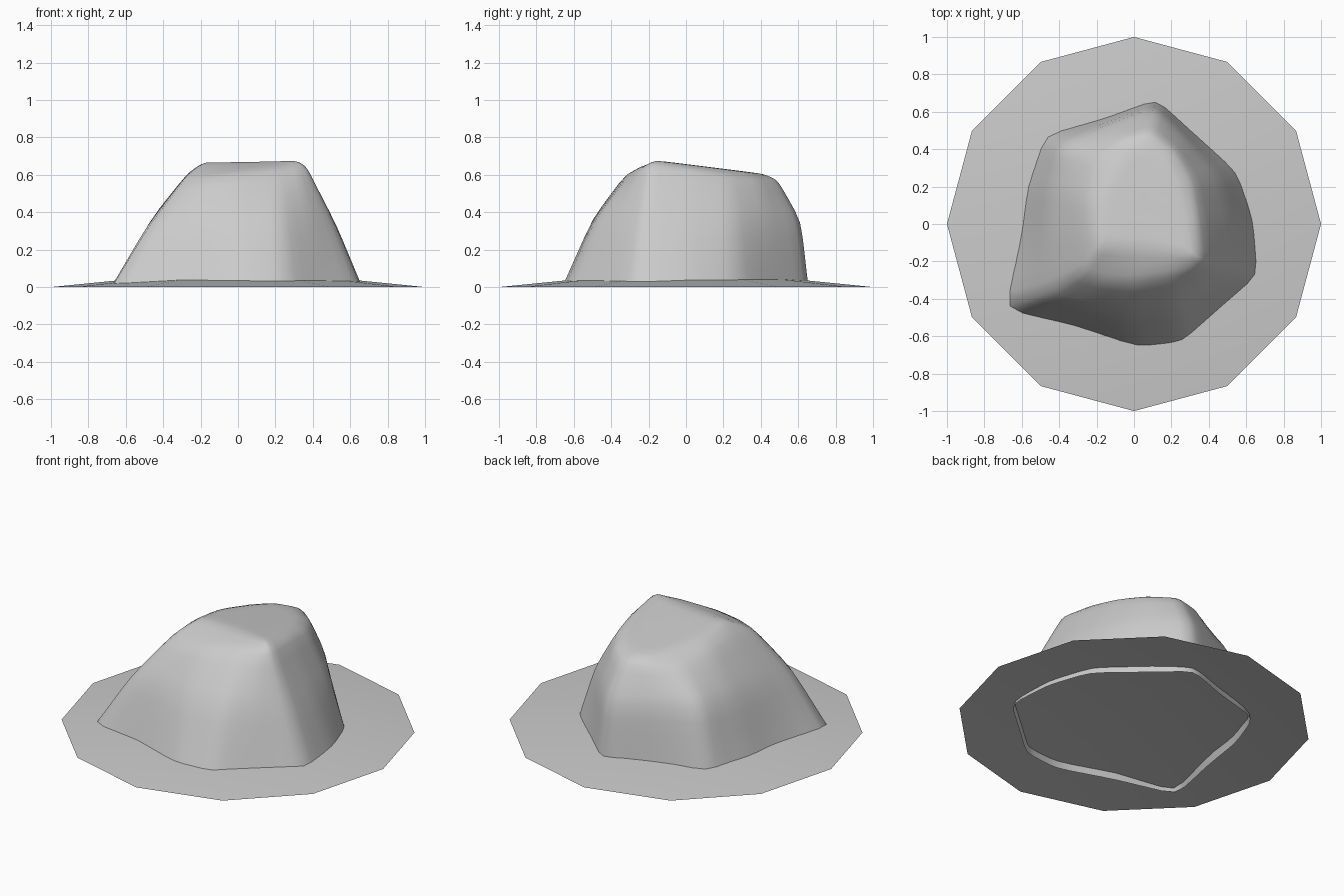
import bpy, bmesh

if "Cube" in bpy.data.objects:
    bpy.data.objects.remove(bpy.data.objects["Cube"])

# ground skirt: shallow open 12-sided cone
bpy.ops.mesh.primitive_cone_add(vertices=12, radius1=1, radius2=0, depth=0.1,
                                end_fill_type='NOTHING', location=(0, 0, 0.05))
skirt = bpy.context.object
skirt.name = "ground_skirt"
bpy.ops.object.shade_smooth_by_angle()

# rock facets: each column is foot (x, y), waist (x, y, z), shoulder (x, y, z), crown (x, y)
columns = [
    (.67, -.28, .53, -.24, .33, .375, -.20, .64, .32, -.17),
    (.65, .02, .52, .00, .33, .35, .03, .63, .28, .03),
    (.56, .28, .46, .25, .34, .32, .23, .59, .25, .20),
    (.31, .50, .29, .45, .36, .23, .39, .57, .18, .34),
    (.12, .67, .11, .63, .35, .09, .50, .57, .06, .42),
    (-.15, .57, -.13, .54, .37, -.07, .46, .57, -.03, .40),
    (-.48, .48, -.39, .43, .39, -.21, .36, .56, -.10, .30),
    (-.58, .20, -.45, .18, .37, -.27, .14, .59, -.18, .12),
    (-.62, -.08, -.47, -.08, .36, -.27, -.08, .61, -.19, -.06),
    (-.70, -.46, -.49, -.39, .32, -.29, -.27, .58, -.18, -.12),
    (-.33, -.55, -.28, -.44, .37, -.14, -.32, .59, -.06, -.13),
    (.02, -.67, -.03, -.50, .37, .01, -.32, .61, .05, -.13),
    (.26, -.64, .23, -.49, .37, .21, -.28, .63, .20, -.15),
    (.46, -.46, .39, -.37, .36, .32, -.25, .63, .28, -.17),
]


def crown_z(y):
    return min(0.678, 0.657 - 0.125 * y)


bm = bmesh.new()
rings = [[], [], [], []]
for c in columns:
    points = [(c[0], c[1], 0), c[2:5], c[5:8], (c[8], c[9], crown_z(c[9]))]
    for ring, p in zip(rings, points):
        ring.append(bm.verts.new(p))
n = len(columns)
for low, high in zip(rings, rings[1:]):
    for i in range(n):
        j = (i + 1) % n
        bm.faces.new((low[i], low[j], high[j], high[i]))

# sloping crown closed to a centre point
centre = bm.verts.new((0.06, 0.1, crown_z(0.1)))
for i in range(n):
    bm.faces.new((rings[3][i], rings[3][(i + 1) % n], centre))

# partial creases keep the facets crisp
crease = bm.edges.layers.float.new("crease_edge")
for e in bm.edges:
    e[crease] = 0.4
bmesh.ops.recalc_face_normals(bm, faces=bm.faces[:])
if centre.normal.z < 0:
    bmesh.ops.reverse_faces(bm, faces=bm.faces[:])
mesh = bpy.data.meshes.new("rock")
bm.to_mesh(mesh)
bm.free()
mesh.shade_smooth()
rock = bpy.data.objects.new("rock", mesh)
bpy.context.collection.objects.link(rock)
sub = rock.modifiers.new("soften", 'SUBSURF')
sub.levels = sub.render_levels = 2
